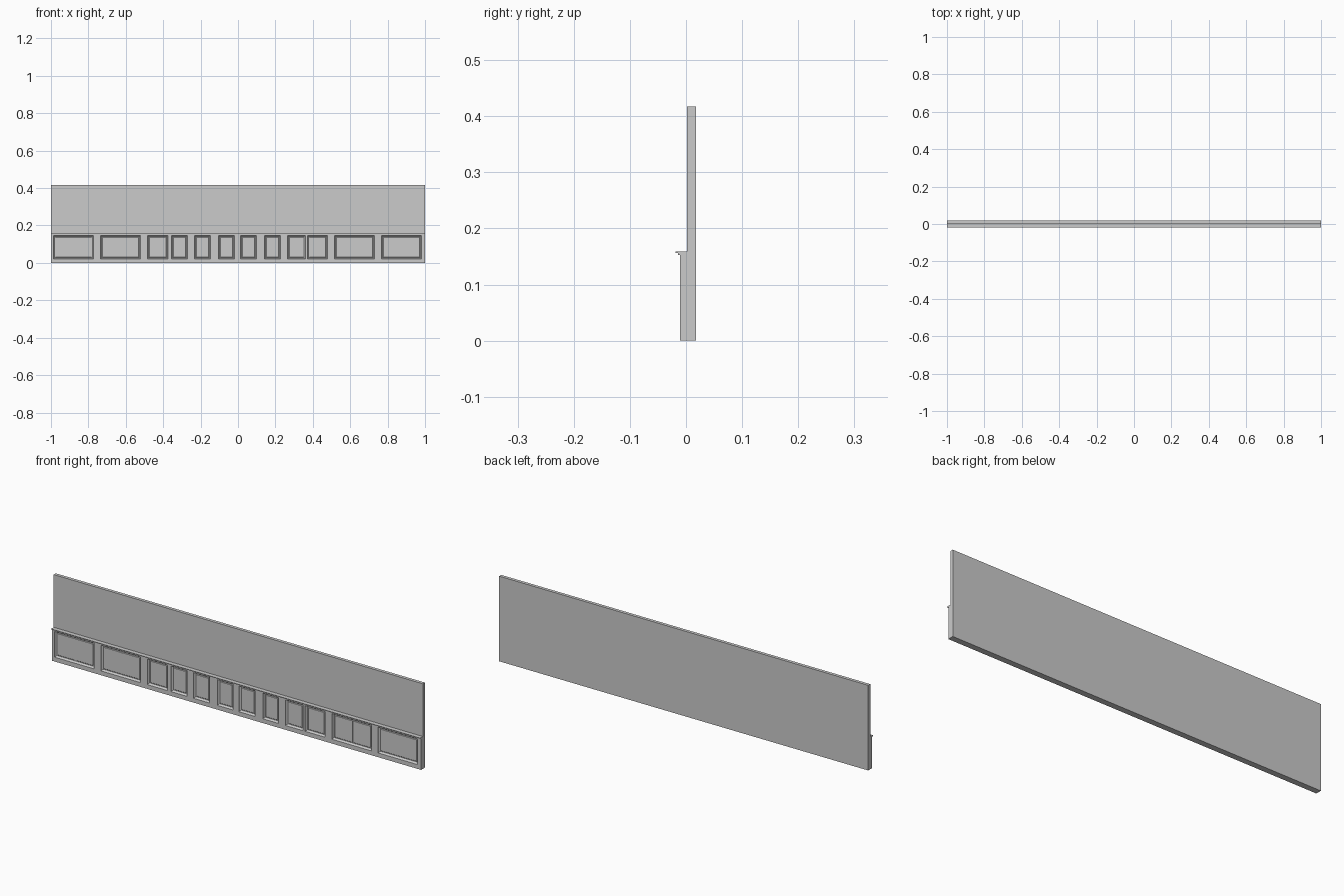
import bpy
import bmesh

cube = bpy.data.objects.get("Cube")
if cube:
    bpy.data.objects.remove(cube, do_unlink=True)

paint = bpy.data.materials.new("light_grey_paint")
paint.use_nodes = True
GREY = (0.6, 0.6, 0.6, 1)
paint.diffuse_color = GREY
paint.node_tree.nodes["Principled BSDF"].inputs["Base Color"].default_value = GREY

WALL, FACE = 0.002, -0.011          # wall plane and wainscot front plane
LOW, HIGH, TOP = 0.021, 0.147, 0.155  # panel bottom, panel top, frame top


def finish(bm, name):
    mesh = bpy.data.meshes.new(name)
    bm.to_mesh(mesh)
    bm.free()
    mesh.materials.append(paint)
    obj = bpy.data.objects.new(name, mesh)
    bpy.context.collection.objects.link(obj)
    return obj


def box(name, x0, x1, y0, y1, z0, z1):
    bm = bmesh.new()
    bmesh.ops.create_cube(bm, size=1)
    for v in bm.verts:
        v.co = ((x0 + x1) / 2 + v.co.x * (x1 - x0),
                (y0 + y1) / 2 + v.co.y * (y1 - y0),
                (z0 + z1) / 2 + v.co.z * (z1 - z0))
    return finish(bm, name)


def panel(name, x0, x1):
    """Sloped moulding running into a sunken, slightly raised field."""
    bm = bmesh.new()
    profile = [(0, FACE), (0.002, -0.005), (0.006, -0.001), (0.009, -0.001), (0.011, -0.003)]
    rings = []
    for inset, y in profile:
        l, r, b, t = x0 + inset, x1 - inset, LOW + inset, HIGH - inset
        rings.append([bm.verts.new((x, y, z)) for x, z in ((l, b), (r, b), (r, t), (l, t))])
    for outer, inner in zip(rings, rings[1:]):
        for i in range(4):
            j = (i + 1) % 4
            bm.faces.new((outer[i], outer[j], inner[j], inner[i]))
    bm.faces.new(rings[-1])
    finish(bm, name)


# Wall and horizontal rails
box("wall", -1, 1, WALL, 0.018, 0, 0.417)
box("bottom_rail", -1, 1, FACE, WALL, 0, LOW)
box("top_rail", -1, 1, FACE, WALL, HIGH, TOP)

# Chair rail cap, with a small cove under its lip
box("cap_moulding", -1, 1, -0.014, WALL, 0.153, 0.156)
box("cap", -1, 1, -0.019, WALL, 0.156, 0.159)

# Panels, with a stile in each gap between them
panels = [(-0.986, -0.773), (-0.735, -0.52), (-0.484, -0.374), (-0.356, -0.27),
          (-0.233, -0.147), (-0.104, -0.019), (0.013, 0.099), (0.142, 0.227),
          (0.265, 0.36), (0.372, 0.479), (0.516, 0.73), (0.767, 0.981)]
left = -1
for n, (x0, x1) in enumerate(panels, 1):
    box(f"stile_{n}", left, x0, FACE, WALL, LOW, HIGH)
    panel(f"panel_{n}", x0, x1)
    left = x1
    # Wide panels are split by a thin central bead
    if x1 - x0 > 0.2:
        mid = (x0 + x1) / 2
        box(f"centre_bead_{n}", mid - 0.002, mid + 0.002, -0.005, WALL, LOW + 0.011, HIGH - 0.011)
box("end_stile", left, 1, FACE, WALL, LOW, HIGH)
